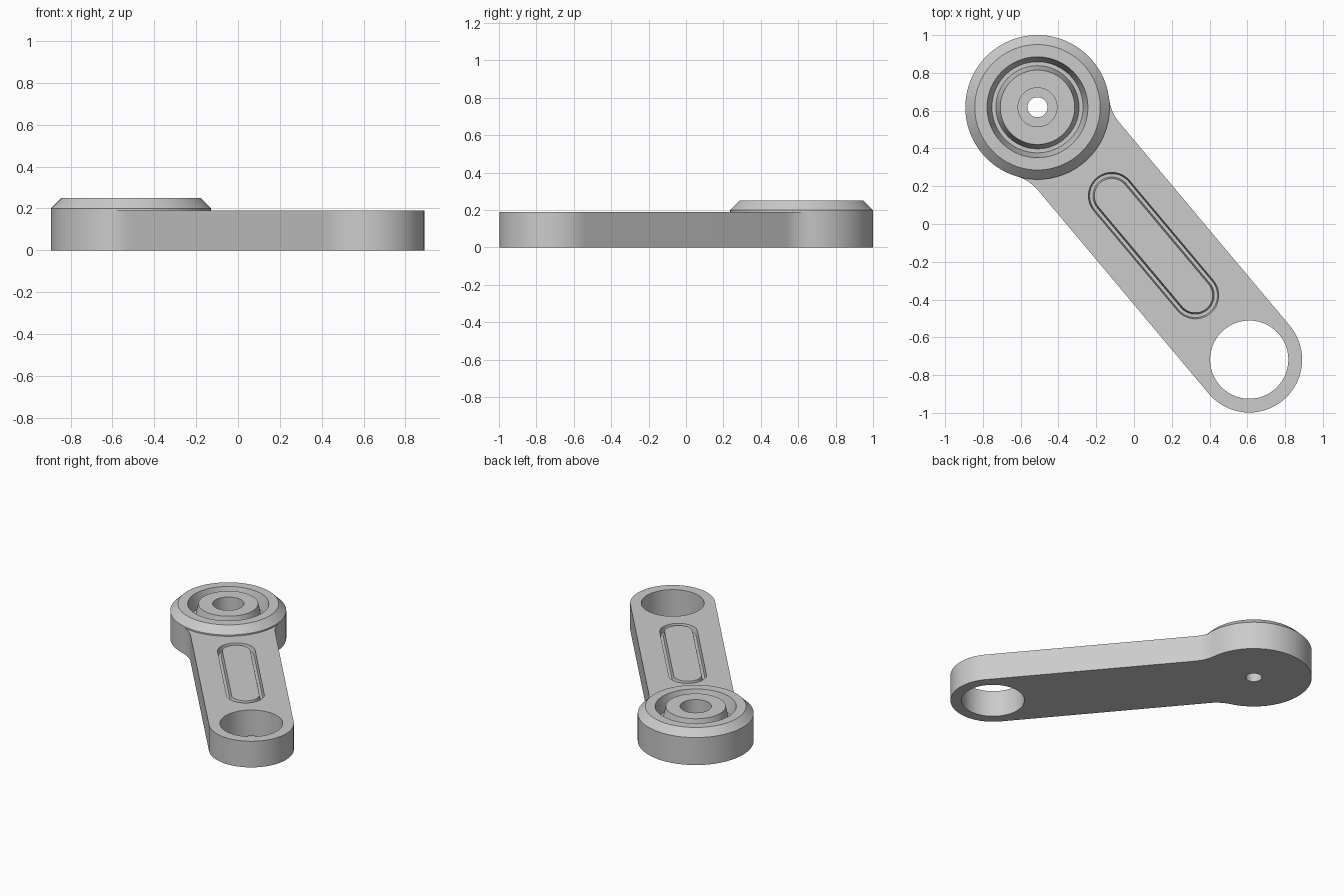
import bpy, bmesh, math
from mathutils import Vector, Matrix

if "Cube" in bpy.data.objects:
    bpy.data.objects.remove(bpy.data.objects["Cube"])

BOSS = Vector((-0.511, 0.618))      # centre of the large end
EYE = Vector((0.61, -0.718))        # centre of the small end
L = (EYE - BOSS).length
axis = (EYE - BOSS).normalized()
PLACE = Matrix.Translation((BOSS.x, BOSS.y, 0)) @ Matrix.Rotation(math.atan2(axis.y, axis.x), 4, 'Z')
R_BOSS, R_ARM, R_FILLET = 0.382, 0.28, 0.24
ARM_TOP = 0.19

steel = bpy.data.materials.new("grey metal")
steel.diffuse_color = (0.6, 0.6, 0.6, 1)
steel.use_nodes = True
steel.node_tree.nodes["Principled BSDF"].inputs["Base Color"].default_value = steel.diffuse_color


def finish(name, bm):
    bmesh.ops.recalc_face_normals(bm, faces=bm.faces)
    me = bpy.data.meshes.new(name)
    bm.to_mesh(me)
    bm.free()
    me.materials.append(steel)
    me.transform(PLACE)
    ob = bpy.data.objects.new(name, me)
    bpy.context.collection.objects.link(ob)
    return ob


def arc(cx, cy, r, a0, a1, n):
    return [(cx + r * math.cos(a0 + (a1 - a0) * i / n),
             cy + r * math.sin(a0 + (a1 - a0) * i / n)) for i in range(n + 1)]


def prism(name, pts, z0, z1):
    bm = bmesh.new()
    face = bm.faces.new([bm.verts.new((x, y, z0)) for x, y in pts])
    top = bmesh.ops.extrude_face_region(bm, geom=[face])["geom"]
    bmesh.ops.translate(bm, vec=(0, 0, z1 - z0), verts=[v for v in top if isinstance(v, bmesh.types.BMVert)])
    return finish(name, bm)


def ring(name, profile, u0, u1, n=48):
    """Closed (radius, z) profile swept round a circle, or round a slot from u0 to u1."""
    h = math.pi / 2
    bm = bmesh.new()
    loops = []
    for r, z in profile:
        pts = arc(u1, 0, r, -h, h, n) + arc(u0, 0, r, h, 3 * h, n)
        if u0 == u1:
            pts = arc(u0, 0, r, 0, 4 * h, 2 * n)[:-1]
        loops.append([bm.verts.new((x, y, z)) for x, y in pts])
    for a, b in zip(loops, loops[1:] + loops[:1]):
        for i in range(len(a)):
            j = (i + 1) % len(a)
            bm.faces.new((a[i], a[j], b[j], b[i]))
    return finish(name, bm)


def boolean(target, tool, operation):
    mod = target.modifiers.new(operation, 'BOOLEAN')
    mod.object, mod.operation, mod.solver = tool, operation, 'EXACT'
    bpy.context.view_layer.objects.active = target
    bpy.ops.object.modifier_apply(modifier=mod.name)
    bpy.data.objects.remove(tool)


# arm outline: half of it, from inside the boss through the fillet to the rounded end
fu = math.sqrt((R_BOSS + R_FILLET) ** 2 - (R_ARM + R_FILLET) ** 2)
fv = R_ARM + R_FILLET
touch = math.atan2(fv, fu)
half = arc(0, 0, 0.32, 0, touch, 20)
half += arc(fu, fv, R_FILLET, touch + math.pi, 1.5 * math.pi, 14)
half += arc(L, 0, R_ARM, math.pi / 2, 0, 32)
outline = half + [(x, -y) for x, y in half[-2:0:-1]]
lever = prism("lever_arm", outline, 0, ARM_TOP)

# through hole in the small end, and drafted groove that leaves a raised slot island
boolean(lever, prism("eye_cutter", arc(L, 0, 0.207, 0, 2 * math.pi, 96)[:-1], -0.1, 0.3), 'DIFFERENCE')
groove = [(0.126, 0.20), (0.117, 0.15), (0.100, 0.15), (0.090, 0.20)]
boolean(lever, ring("groove_cutter", groove, 0.612, 1.30, 24), 'DIFFERENCE')

# large round boss: chamfered rim, drafted groove, hub with counterbore and small hole
boss = [(0.053, 0), (R_BOSS, 0), (R_BOSS, 0.20), (0.332, 0.25), (0.267, 0.25), (0.241, 0.15),
        (0.220, 0.15), (0.197, 0.25), (0.103, 0.25), (0.103, 0.10), (0.053, 0.10)]
boolean(lever, ring("boss", boss, 0, 0, 64), 'UNION')

# smooth round walls, crisp edges
bpy.ops.object.select_all(action='DESELECT')
lever.select_set(True)
bpy.context.view_layer.objects.active = lever
bpy.ops.object.shade_smooth_by_angle(angle=math.radians(20))
